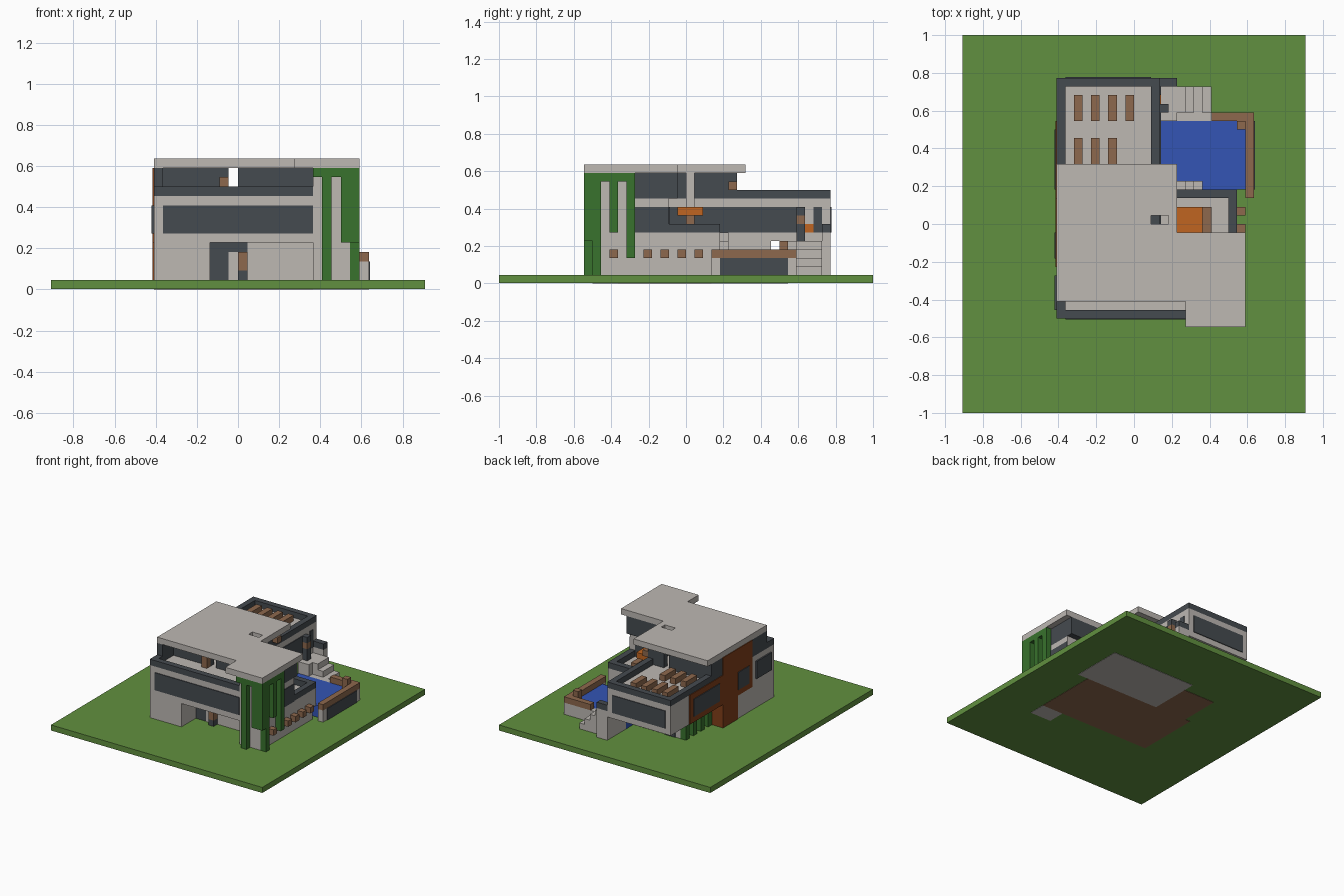
import bpy
import bmesh

cube = bpy.data.objects.get("Cube")
if cube:
    bpy.data.objects.remove(cube, do_unlink=True)

U = 1 / 22      # building module
T = 0.12        # thickness of painted panels, in modules


def material(name, r, g, b):
    m = bpy.data.materials.new(name)
    m.use_nodes = True
    m.diffuse_color = (r, g, b, 1)
    bsdf = next(n for n in m.node_tree.nodes if n.type == 'BSDF_PRINCIPLED')
    bsdf.inputs["Base Color"].default_value = (r, g, b, 1)
    bsdf.inputs["Roughness"].default_value = 0.9
    return m


grass = material("grass green", .12, .28, .05)
stone = material("pale stone", .51, .48, .45)
slate = material("dark slate", .06, .07, .08)
wood = material("brown wood", .27, .14, .075)
orange = material("orange", .53, .13, .015)
rust = material("rust panel", .22, .05, .01)
leaf = material("dark leaf green", .04, .17, .026)
water = material("pool blue", .033, .09, .46)


def prism(name, outline, z, mat):
    """Extrude a flat outline between two heights."""
    bm = bmesh.new()
    face = bm.faces.new([bm.verts.new((x * U, y * U, z[0] * U)) for x, y in outline])
    top = bmesh.ops.extrude_face_region(bm, geom=[face])["geom"]
    bmesh.ops.translate(bm, vec=(0, 0, (z[1] - z[0]) * U),
                        verts=[v for v in top if isinstance(v, bmesh.types.BMVert)])
    bmesh.ops.recalc_face_normals(bm, faces=bm.faces)
    mesh = bpy.data.meshes.new(name)
    bm.to_mesh(mesh)
    bm.free()
    mesh.materials.append(mat)
    ob = bpy.data.objects.new(name, mesh)
    bpy.context.collection.objects.link(ob)
    return ob


def box(name, x, y, z, mat):
    return prism(name, [(x[0], y[0]), (x[1], y[0]), (x[1], y[1]), (x[0], y[1])], z, mat)


# Lawn with foundation slabs showing underneath
box("lawn", (-20, 20), (-22, 22), (.05, 1), grass)
box("house_foundation", (-9, 12), (-8, 3), (0, .5), wood)
box("back_foundation", (-8, -2), (3, 10), (0, .5), wood)
box("pool_foundation", (-2, 14), (3, 12), (0, .5), stone)
box("tower_foundation", (8, 12), (-11, -8), (0, .5), stone)

# Ground floor
box("ground_front_left", (-9, -3), (-11, -1), (1, 5), stone)
box("ground_main", (-6, 12), (-7, 3), (1, 6), stone)
box("ground_back", (-6, 3), (3, 10), (1, 5), stone)
box("front_door_surround", (-3, 1), (-7 - T, -7), (1, 5), slate)
box("front_door", (-1, 0), (-7 - 2 * T, -7), (1, 4), stone)
box("door_post", (0, 1), (-8, -7), (1, 2), slate)
box("door_lamp", (0, 1), (-8, -7), (2, 4), wood)
box("back_door", (-5, -3), (10, 10 + T), (1, 4), slate)
for y in range(3, 10, 2):
    box("side_hedge_column", (-7, -6), (y, y + 1), (1, 5), leaf)

# Upper floor: front block and long rear wing
box("upper_front", (-9, 8), (-11, -6), (5, 10), stone)
box("upper_middle", (-9, 12), (-6, -2), (5, 10), stone)
box("upper_rear_wing", (-9, 3), (-2, 17), (5, 10), stone)
box("front_window", (-8, 8), (-11 - T, -11), (6, 9), slate)
box("rear_window", (-8, 2), (17, 17 + T), (6, 9), slate)
box("wing_side_window", (3, 3 + T), (-2, 13), (6, 9), slate)
box("landing_door", (3, 3 + T), (15, 16), (6, 9), slate)
box("landing_sill", (3, 3 + T), (14, 15), (6, 7), orange)
box("tower_side_window", (12, 12 + T), (-6, -2), (6, 9), slate)
box("balcony_window", (4, 11), (-2, -2 + T), (6, 9), slate)

# Left side panels and windows
box("rust_upper", (-9 - T, -9), (-5, 3), (5, 13), rust)
box("rust_wing", (-9 - T, -9), (3, 12), (5, 10), rust)
box("rust_fin", (-9 - T, -6), (-1, 3), (1, 5), rust)
for y0, y1 in ((-10, -6), (-4, -1), (4, 11)):
    box("left_window", (-9 - 2 * T, -9), (y0, y1), (6, 9), slate)

# Parapets around the front balcony and rear terrace
box("front_parapet", (-9, 8), (-11, -10), (10, 11), slate)
box("front_left_parapet", (-9, -8), (-10, -5), (10, 11), slate)
for x in (-9, 2):
    box("terrace_side_parapet", (x, x + 1), (6, 16), (10, 11), slate)
box("terrace_rear_parapet", (-9, 3), (16, 17), (10, 11), slate)

# Terrace benches in two rows
for x in range(-7, 0, 2):
    box("terrace_bench", (x, x + 1), (12, 15), (10, 11), wood)
    if x < -1:
        box("terrace_bench", (x, x + 1), (7, 10), (10, 11), wood)

# Penthouse walls with a doorway running front to back
for y in (-6, 5):
    box("penthouse_wall_left", (-9, -1), (y, y + 1), (10, 13), slate)
    box("penthouse_wall_right", (0, 3), (y, y + 1), (10, 13), slate)
box("penthouse_front_right", (3, 11), (-6, -5), (10, 13), slate)
box("penthouse_left", (-9, -8), (-9, 6), (10, 13), slate)
box("penthouse_right", (11, 12), (-6, -1), (10, 13), slate)
box("penthouse_balcony_wall", (3, 11), (-2, -1), (10, 13), slate)
box("penthouse_wing_wall", (2, 3), (-1, 5), (10, 13), slate)
box("penthouse_corner_lamp", (3, 4), (5, 6), (11, 12), wood)
box("penthouse_door_lamp", (-2, -1), (-7, -6), (10, 12), wood)
box("chimney_column", (4, 5), (0, 1), (6, 13), stone)

# Roof slab with skylight opening
roof = prism("roof", [(-9, -9), (6, -9), (6, -12), (13, -12), (13, -1),
                      (5, -1), (5, 7), (-9, 7)], (13, 14), stone)
cutter = box("skylight_cutter", (2, 4), (0, 1), (12.5, 15), stone)
cutter.hide_render = True
cutter.hide_set(True)
cutter.display_type = 'WIRE'
cut = roof.modifiers.new("skylight", 'BOOLEAN')
cut.operation = 'DIFFERENCE'
cut.solver = 'EXACT'
cut.object = cutter
bpy.context.view_layer.update()
opened = bpy.data.meshes.new_from_object(
    roof.evaluated_get(bpy.context.evaluated_depsgraph_get()))
roof.modifiers.clear()
roof.data = opened
bpy.data.objects.remove(cutter, do_unlink=True)

# Corner tower wrapped in a green trellis
box("tower", (8, 12), (-11, -6), (1, 13), stone)
box("trellis_front_beam", (8, 13), (-12, -11), (12, 13), leaf)
box("trellis_side_beam", (12, 13), (-11, -6), (12, 13), leaf)
for x, y, z in ((9, -12, 1), (11, -12, 5), (12, -12, 5),
                (12, -11, 1), (12, -9, 6), (12, -7, 3)):
    box("trellis_column", (x, x + 1), (y, y + 1), (z, 12), leaf)
for y in (-9, -7, -5, -3, -1, 1):
    if y != -7:
        box("wall_block", (12, 13), (y, y + 1), (3, 4), wood)

# Balcony over the ground floor, with rail and furniture
box("balcony_floor_edge", (3, 12), (3, 4), (3, 6), stone)
box("balcony_side_rail", (11, 12), (-2, 4), (6, 7), slate)
box("balcony_rear_rail", (5, 11), (3, 4), (6, 7), slate)
box("balcony_bench", (8, 9), (-1, 2), (6, 7), wood)
box("parasol_post", (6, 7), (0, 1), (6, 8), wood)
box("parasol_top", (5, 8), (-1, 2), (8, 9), orange)

# Pool with rim
box("pool_water", (3, 13), (4, 12), (1, 3), water)
box("pool_side_wall", (13, 14), (3, 13), (1, 3), stone)
box("pool_rear_wall", (3, 13), (12, 13), (1, 3), stone)
box("pool_side_panel", (14, 14 + T), (4, 12), (1, 3), slate)
box("pool_side_rim", (13, 14), (3, 13), (3, 4), wood)
box("pool_rear_rim", (9, 13), (12, 13), (3, 4), wood)
box("pool_post", (12, 13), (11, 12), (3, 5), wood)
for i in range(3):
    box("pool_step", (5 + i, 6 + i), (4, 5), (1, 6 - i), stone)

# Rear outdoor stairs and landing
box("landing", (3, 5), (12, 17), (1, 5), stone)
box("landing_kerb", (3, 5), (16, 17), (5, 6), stone)
box("landing_rail", (3, 5), (16, 17), (6, 7), slate)
box("landing_post", (3, 4), (13, 14), (5, 7), slate)
box("landing_lamp", (3, 4), (13, 14), (7, 8), wood)
box("landing_post_top", (3, 4), (13, 14), (8, 9), slate)
for i in range(4):
    box("stair_step", (5 + i, 6 + i), (13, 16), (1, 5 - i), stone)
